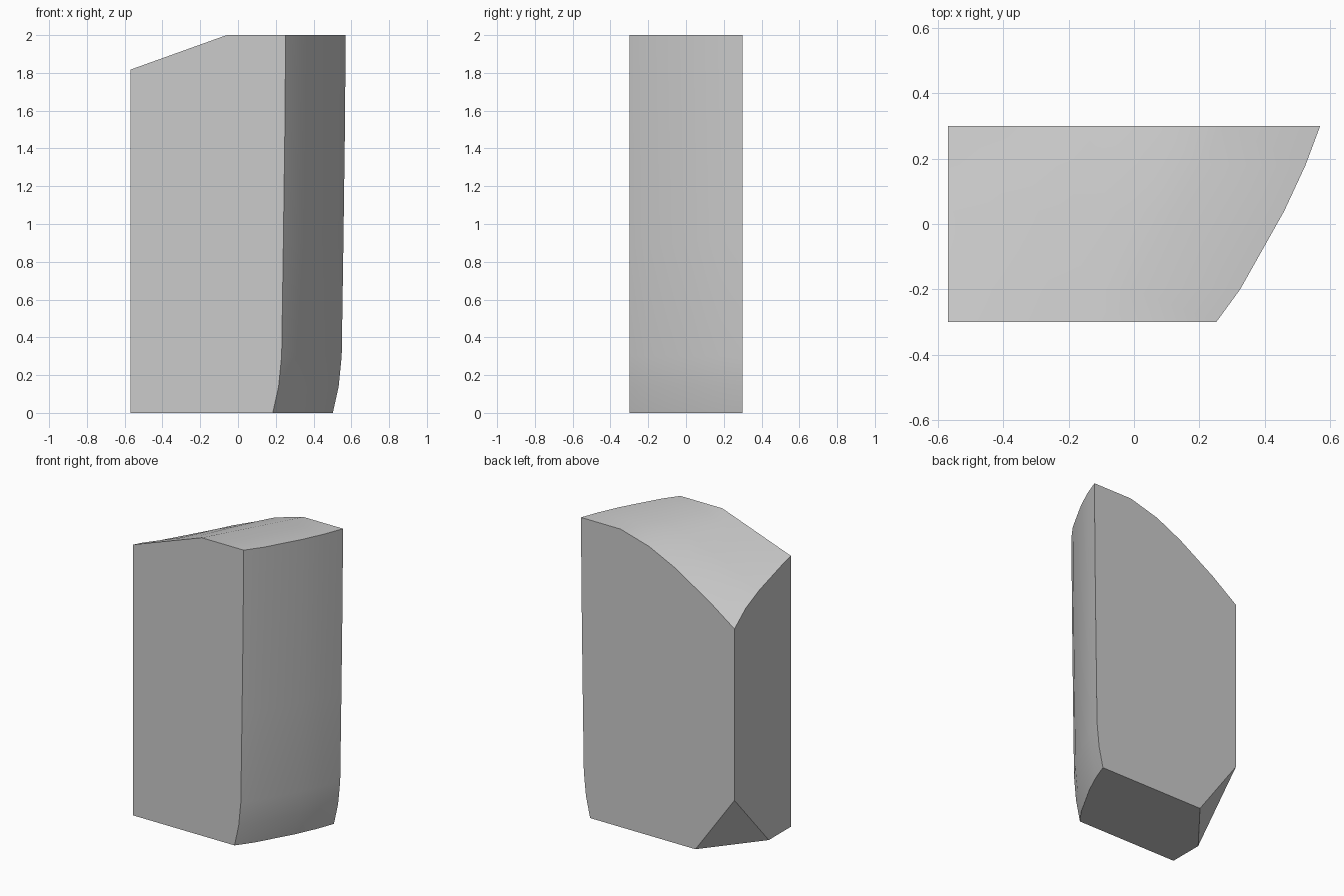
import bpy
import bmesh
import math
from mathutils import Vector

cube = bpy.data.objects.get("Cube")
if cube:
    bpy.data.objects.remove(cube, do_unlink=True)

grey = bpy.data.materials.new("stone_grey")
grey.use_nodes = True
colour = (0.6, 0.6, 0.6, 1)
grey.diffuse_color = colour
grey.node_tree.nodes["Principled BSDF"].inputs["Base Color"].default_value = colour

LEFT, FRONT, BACK, TOP = -0.57, -0.3, 0.3, 2.0

# Sections from front to back: depth, curved side at the top, height of the low top edge
sections = [(FRONT, 0.252, 1.817), (-0.2, 0.325, 1.792), (0.04, 0.46, 1.715),
            (0.18, 0.525, 1.65), (BACK, 0.57, 1.556)]
# Inward lean of the curved side: height, inset
lean = [(0, 0.068), (0.14, 0.037), (0.3, 0.021), (0.9, 0.012), (1.5, 0.004), (TOP, 0)]
slope_steps = (0, 0.25, 0.47, 0.78, 1)


def profile(y, side, low):
    """Outline of one upright slice, from the bottom corner round to the low top edge."""
    t = (y - FRONT) / (BACK - FRONT)
    ridge = -0.06 + 0.336 * t
    points = [(LEFT, y, 0)] + [(side - inset, y, z) for z, inset in lean]
    for s in slope_steps:
        drop = (TOP - low) * s ** (1 + 0.45 * t)
        points.append((ridge + (LEFT - ridge) * s, y, TOP - drop))
    return points


# Loft the block through its slices
bm = bmesh.new()
rings = [[bm.verts.new(p) for p in profile(*s)] for s in sections]
count = len(rings[0])
for a, b in zip(rings, rings[1:]):
    for i in range(count):
        j = (i + 1) % count
        bm.faces.new((a[i], b[i], b[j], a[j]))
bm.faces.new(rings[0])
bm.faces.new(rings[-1][::-1])
bmesh.ops.recalc_face_normals(bm, faces=bm.faces[:])

# Slice off the lower back corner
cut = bmesh.ops.bisect_plane(
    bm, geom=bm.verts[:] + bm.edges[:] + bm.faces[:], plane_co=(-0.28, BACK, 0),
    plane_no=Vector((-1 / 0.29, 1 / 0.364, -1 / 0.405)).normalized(), clear_outer=True)
cut_edges = [e for e in cut["geom_cut"] if isinstance(e, bmesh.types.BMEdge)]
bmesh.ops.contextual_create(bm, geom=cut_edges)
bmesh.ops.recalc_face_normals(bm, faces=bm.faces[:])

mesh = bpy.data.meshes.new("stone_block")
bm.to_mesh(mesh)
bm.free()
mesh.materials.append(grey)
block = bpy.data.objects.new("stone_block", mesh)
bpy.context.collection.objects.link(block)

# Smooth the curved side and top, keep the corners sharp
bpy.ops.object.select_all(action="DESELECT")
block.select_set(True)
bpy.context.view_layer.objects.active = block
bpy.ops.object.shade_smooth_by_angle(angle=math.radians(30))
